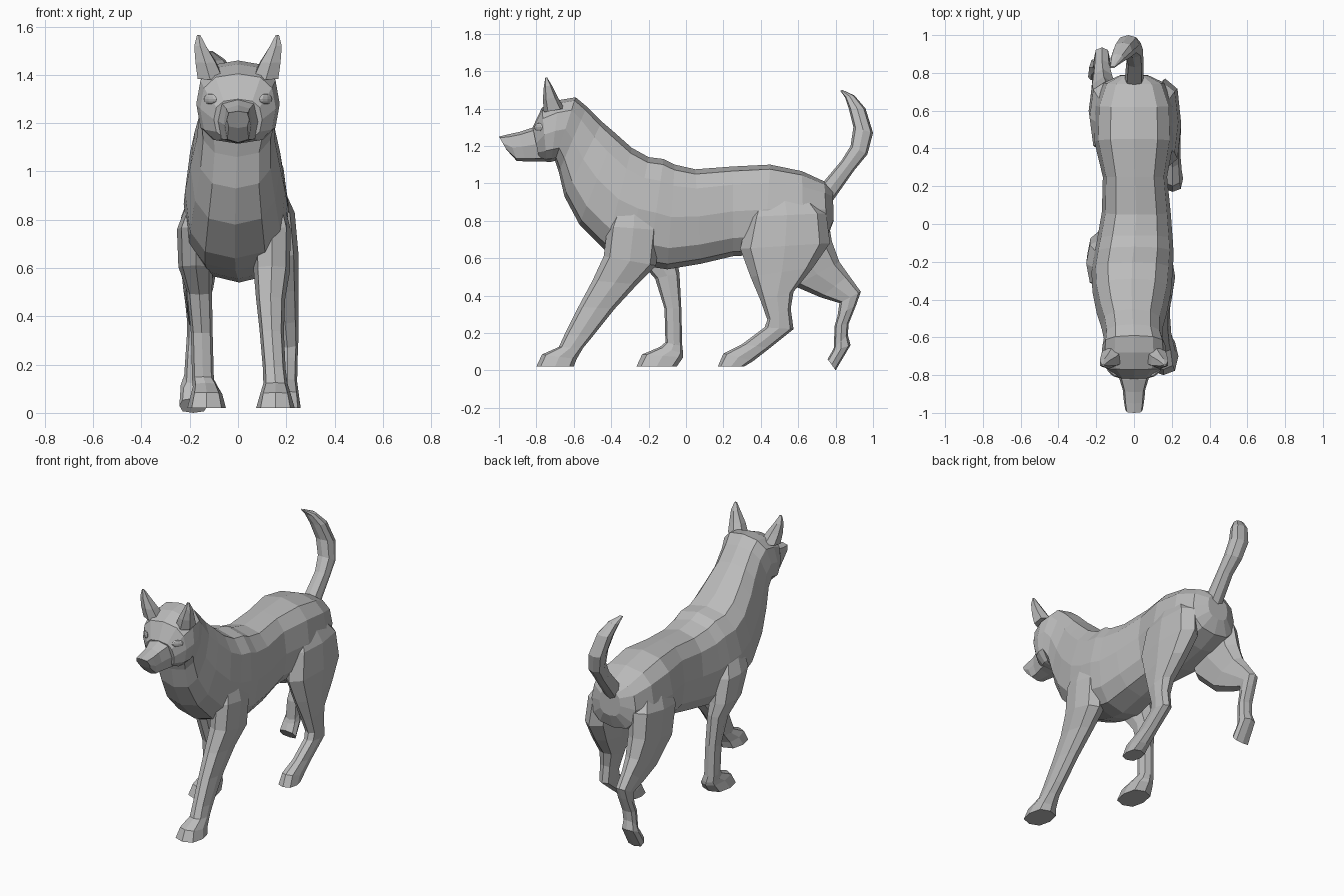
import bpy, bmesh, math

grey = bpy.data.materials.new("fur_grey")
grey.diffuse_color = (0.5, 0.5, 0.5, 1)


def finish(name, bm):
    bmesh.ops.recalc_face_normals(bm, faces=bm.faces)
    mesh = bpy.data.meshes.new(name)
    bm.to_mesh(mesh)
    bm.free()
    mesh.materials.append(grey)
    obj = bpy.data.objects.new(name, mesh)
    bpy.context.collection.objects.link(obj)
    return obj


def loft(name, sections, sides=8, power=0.75, mirror=1):
    """Skin rings; each section is (x, y1, z1, y2, z2, half_width):
    two opposite edge points in the side view plus the width across x."""
    bm = bmesh.new()
    rings = []
    for x, y1, z1, y2, z2, w in sections:
        ring = []
        for i in range(sides):
            a = 2 * math.pi * i / sides
            c = math.copysign(abs(math.cos(a)) ** power, math.cos(a))
            s = math.copysign(abs(math.sin(a)) ** power, math.sin(a))
            ring.append(bm.verts.new((mirror * (x + w * s),
                                      (y1 + y2) / 2 + c * (y1 - y2) / 2,
                                      (z1 + z2) / 2 + c * (z1 - z2) / 2)))
        rings.append(ring)
    for r, q in zip(rings, rings[1:]):
        for i in range(sides):
            j = (i + 1) % sides
            bm.faces.new((r[i], r[j], q[j], q[i]))
    bm.faces.new(rings[0])
    bm.faces.new(rings[-1])
    return finish(name, bm)


# Rump, torso, neck and head in one skin (x, top edge, bottom edge, width)
body = loft("dog_body", [
    (0, 0.785, 0.96, 0.79, 0.80, 0.075), (0, 0.74, 1.01, 0.755, 0.71, 0.16),
    (0, 0.62, 1.065, 0.63, 0.66, 0.205), (0, 0.45, 1.10, 0.42, 0.62, 0.21),
    (0.005, 0.25, 1.09, 0.25, 0.61, 0.17), (0.012, 0.05, 1.075, 0.08, 0.57, 0.182),
    (0.005, -0.06, 1.10, -0.10, 0.54, 0.20), (0, -0.12, 1.13, -0.20, 0.555, 0.21),
    (-0.01, -0.20, 1.14, -0.31, 0.59, 0.215), (-0.012, -0.29, 1.19, -0.43, 0.64, 0.208),
    (-0.012, -0.38, 1.27, -0.57, 0.78, 0.185), (-0.01, -0.45, 1.33, -0.65, 0.93, 0.162),
    (-0.005, -0.53, 1.41, -0.68, 1.06, 0.155), (0, -0.59, 1.46, -0.70, 1.12, 0.167),
    (0, -0.68, 1.445, -0.72, 1.115, 0.173), (0, -0.77, 1.405, -0.745, 1.115, 0.157),
    (0, -0.82, 1.30, -0.785, 1.13, 0.10)], sides=12)

# Muzzle
muzzle = loft("muzzle", [
    (0, -0.72, 1.30, -0.72, 1.117, 0.10), (0, -0.825, 1.297, -0.80, 1.117, 0.08),
    (0, -0.89, 1.275, -0.86, 1.117, 0.06), (0, -0.95, 1.262, -0.905, 1.12, 0.055),
    (0, -1.0, 1.25, -0.96, 1.18, 0.047)], power=0.6)

# Ears and eyes
ears = []
for side, label in ((1, "right"), (-1, "left")):
    ears.append(loft(label + "_ear", [
        (0.115, -0.76, 1.38, -0.65, 1.40, 0.058), (0.135, -0.765, 1.45, -0.685, 1.46, 0.046),
        (0.157, -0.76, 1.52, -0.715, 1.52, 0.027), (0.163, -0.752, 1.565, -0.742, 1.565, 0.008)],
        sides=6, mirror=side))
    bm = bmesh.new()
    bmesh.ops.create_uvsphere(bm, u_segments=8, v_segments=6, radius=1)
    eye = finish(label + "_eye", bm)
    eye.scale = (0.036, 0.012, 0.022)
    eye.location = (side * 0.115, -0.787, 1.30)
    eye.rotation_euler = (0, 0, side * math.radians(42))

# Tail sweeping up and curling to one side
tail = loft("tail", [
    (0, 0.72, 0.99, 0.78, 0.90, 0.05), (0.005, 0.83, 1.12, 0.90, 1.07, 0.045),
    (-0.005, 0.88, 1.20, 0.97, 1.155, 0.052), (-0.03, 0.895, 1.30, 1.0, 1.27, 0.055),
    (-0.06, 0.87, 1.40, 0.96, 1.40, 0.05), (-0.09, 0.85, 1.46, 0.90, 1.47, 0.035),
    (-0.115, 0.825, 1.495, 0.835, 1.50, 0.012)])

# Front legs: right one reaching forward, left one upright
legs = [loft("right_front_leg", [
    (0.11, -0.34, 0.95, -0.20, 0.95, 0.06), (0.14, -0.42, 0.77, -0.14, 0.75, 0.078),
    (0.14, -0.44, 0.61, -0.16, 0.56, 0.075), (0.135, -0.50, 0.48, -0.26, 0.46, 0.06),
    (0.14, -0.575, 0.34, -0.38, 0.33, 0.05), (0.15, -0.65, 0.19, -0.50, 0.18, 0.047),
    (0.155, -0.68, 0.125, -0.55, 0.12, 0.05), (0.155, -0.77, 0.085, -0.585, 0.06, 0.065),
    (0.155, -0.80, 0.02, -0.60, 0.02, 0.08)])]
legs.append(loft("left_front_leg", [
    (-0.12, -0.33, 0.95, -0.17, 0.95, 0.06), (-0.17, -0.34, 0.77, -0.08, 0.75, 0.083),
    (-0.175, -0.27, 0.61, -0.05, 0.60, 0.072), (-0.16, -0.165, 0.49, -0.035, 0.52, 0.052),
    (-0.15, -0.115, 0.33, -0.025, 0.33, 0.045), (-0.145, -0.11, 0.15, -0.02, 0.13, 0.045),
    (-0.135, -0.14, 0.125, -0.015, 0.09, 0.052), (-0.13, -0.235, 0.085, -0.015, 0.07, 0.065),
    (-0.13, -0.265, 0.02, -0.05, 0.02, 0.08)]))

# Hind legs: right one planted forward, left one pushing off behind
legs.append(loft("right_hind_leg", [
    (0.09, 0.40, 0.98, 0.64, 0.96, 0.08), (0.15, 0.33, 0.82, 0.75, 0.84, 0.085),
    (0.165, 0.29, 0.65, 0.77, 0.68, 0.085), (0.18, 0.345, 0.50, 0.68, 0.55, 0.07),
    (0.195, 0.40, 0.37, 0.575, 0.42, 0.055), (0.205, 0.435, 0.27, 0.56, 0.33, 0.045),
    (0.205, 0.42, 0.23, 0.575, 0.22, 0.042), (0.205, 0.30, 0.14, 0.45, 0.12, 0.04),
    (0.205, 0.20, 0.09, 0.36, 0.05, 0.048), (0.205, 0.17, 0.02, 0.31, 0.02, 0.055)]))
legs.append(loft("left_hind_leg", [
    (-0.09, 0.40, 0.98, 0.64, 0.96, 0.08), (-0.15, 0.37, 0.79, 0.755, 0.84, 0.085),
    (-0.16, 0.42, 0.60, 0.78, 0.69, 0.08), (-0.165, 0.58, 0.45, 0.82, 0.58, 0.062),
    (-0.17, 0.72, 0.39, 0.87, 0.51, 0.048), (-0.17, 0.82, 0.36, 0.935, 0.42, 0.042),
    (-0.17, 0.81, 0.29, 0.91, 0.35, 0.042), (-0.175, 0.795, 0.24, 0.87, 0.25, 0.042),
    (-0.18, 0.79, 0.12, 0.865, 0.19, 0.043), (-0.185, 0.78, 0.10, 0.88, 0.135, 0.052),
    (-0.185, 0.757, 0.06, 0.80, 0.0, 0.058)]))

# Fuse the parts into one continuous skin
bpy.context.view_layer.objects.active = body
for part in [muzzle, tail] + ears + legs:
    mod = body.modifiers.new("fuse", 'BOOLEAN')
    mod.operation = 'UNION'
    mod.solver = 'EXACT'
    mod.object = part
    bpy.ops.object.modifier_apply(modifier=mod.name)
    bpy.data.objects.remove(part)
